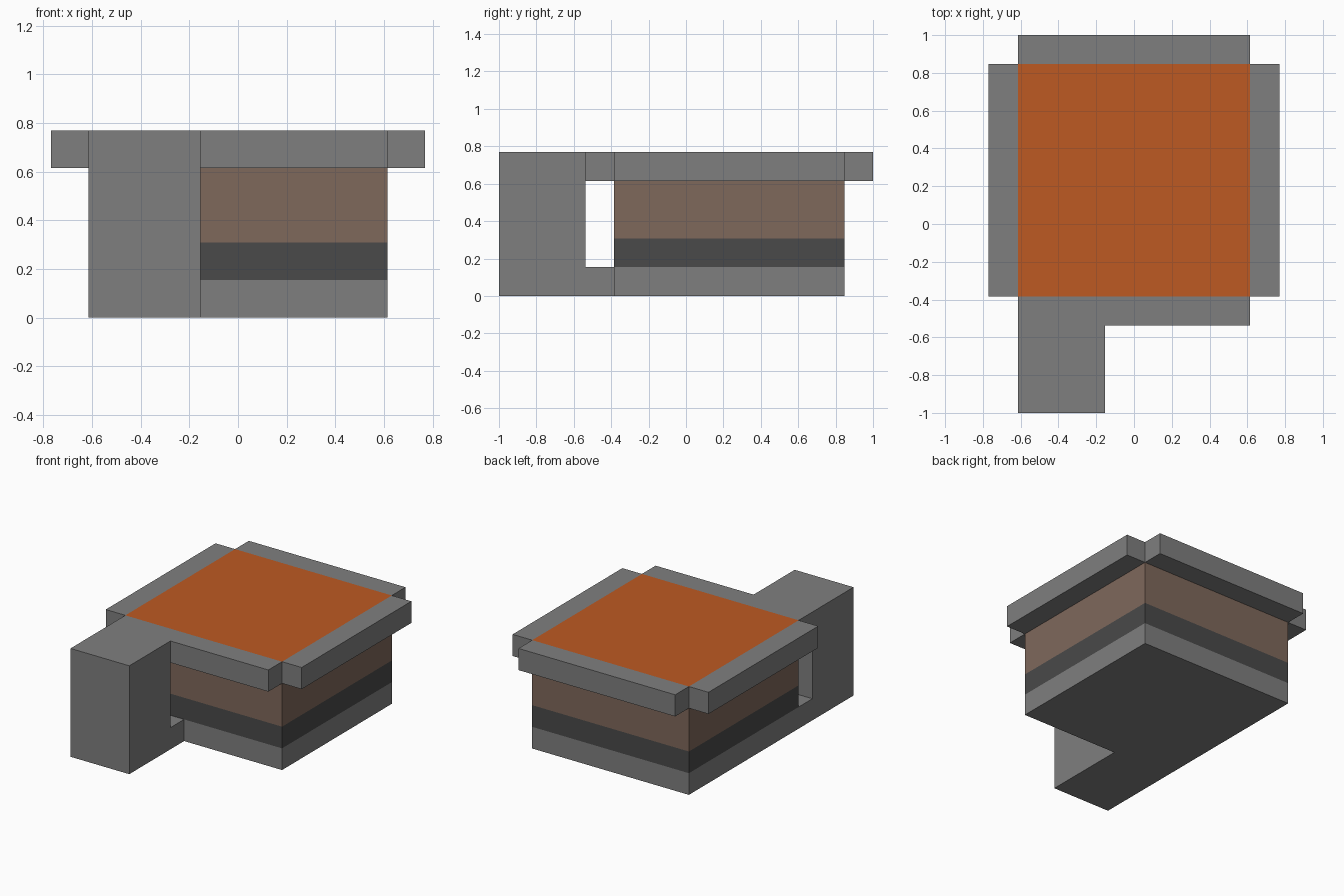
import bpy
import bmesh
from mathutils import Vector

cube = bpy.data.objects.get("Cube")
if cube:
    bpy.data.objects.remove(cube, do_unlink=True)

U = 2 / 13                      # module: every part sits on this grid
CY = 4 * U                      # half width of the main block
MID_Y = 1 - 5 * U               # centre of the main block


def material(name, rgb):
    m = bpy.data.materials.new(name)
    m.use_nodes = True
    m.diffuse_color = (*rgb, 1)
    m.node_tree.nodes["Principled BSDF"].inputs["Base Color"].default_value = (*rgb, 1)
    return m


grey = material("concrete grey", (0.212, 0.212, 0.212))
dark = material("dark grey", (0.068, 0.068, 0.068))
brown = material("wall brown", (0.212, 0.138, 0.105))
orange = material("roof orange", (0.515, 0.102, 0.016))


def prism(name, outline, z0, z1, *mats):
    """Extrude an outline given in modules about the block centre."""
    bm = bmesh.new()
    verts = [bm.verts.new((x * U, MID_Y + y * U, z0 * U)) for x, y in outline]
    face = bm.faces.new(verts)
    top = bmesh.ops.extrude_face_region(bm, geom=[face])["geom"]
    bmesh.ops.translate(bm, vec=Vector((0, 0, (z1 - z0) * U)),
                        verts=[v for v in top if isinstance(v, bmesh.types.BMVert)])
    bmesh.ops.recalc_face_normals(bm, faces=bm.faces)
    # a second material goes on the upward face
    for f in bm.faces:
        f.material_index = len(mats) - 1 if f.normal.z > 0.5 else 0
    mesh = bpy.data.meshes.new(name)
    bm.to_mesh(mesh)
    bm.free()
    for m in mats:
        mesh.materials.append(m)
    obj = bpy.data.objects.new(name, mesh)
    bpy.context.collection.objects.link(obj)
    return obj


def rect(x0, x1, y0, y1):
    return [(x0, y0), (x1, y0), (x1, y1), (x0, y1)]


# L-shaped foundation reaching forward to the tower
prism("foundation", [(-4, -5), (-1, -5), (-1, -4), (4, -4), (4, 4), (-4, 4)], 0, 1, grey)

# Wall bands and roof deck
block = rect(-4, 4, -4, 4)
prism("lower_wall", block, 1, 2, dark)
prism("upper_wall", block, 2, 4, brown)
prism("roof_deck", block, 4, 5, grey, orange)

# Overhanging ledges on all four sides
ledges = {
    "front_ledge": rect(-4, 4, -5, -4),
    "back_ledge": rect(-4, 4, 4, 5),
    "left_ledge": rect(4, 5, -4, 4),
    "right_ledge": rect(-5, -4, -4, 4),
}
for name, outline in ledges.items():
    prism(name, outline, 4, 5, grey)

# Tower at the front right
prism("tower", rect(-4, -1, -8, -5), 0, 5, grey)
